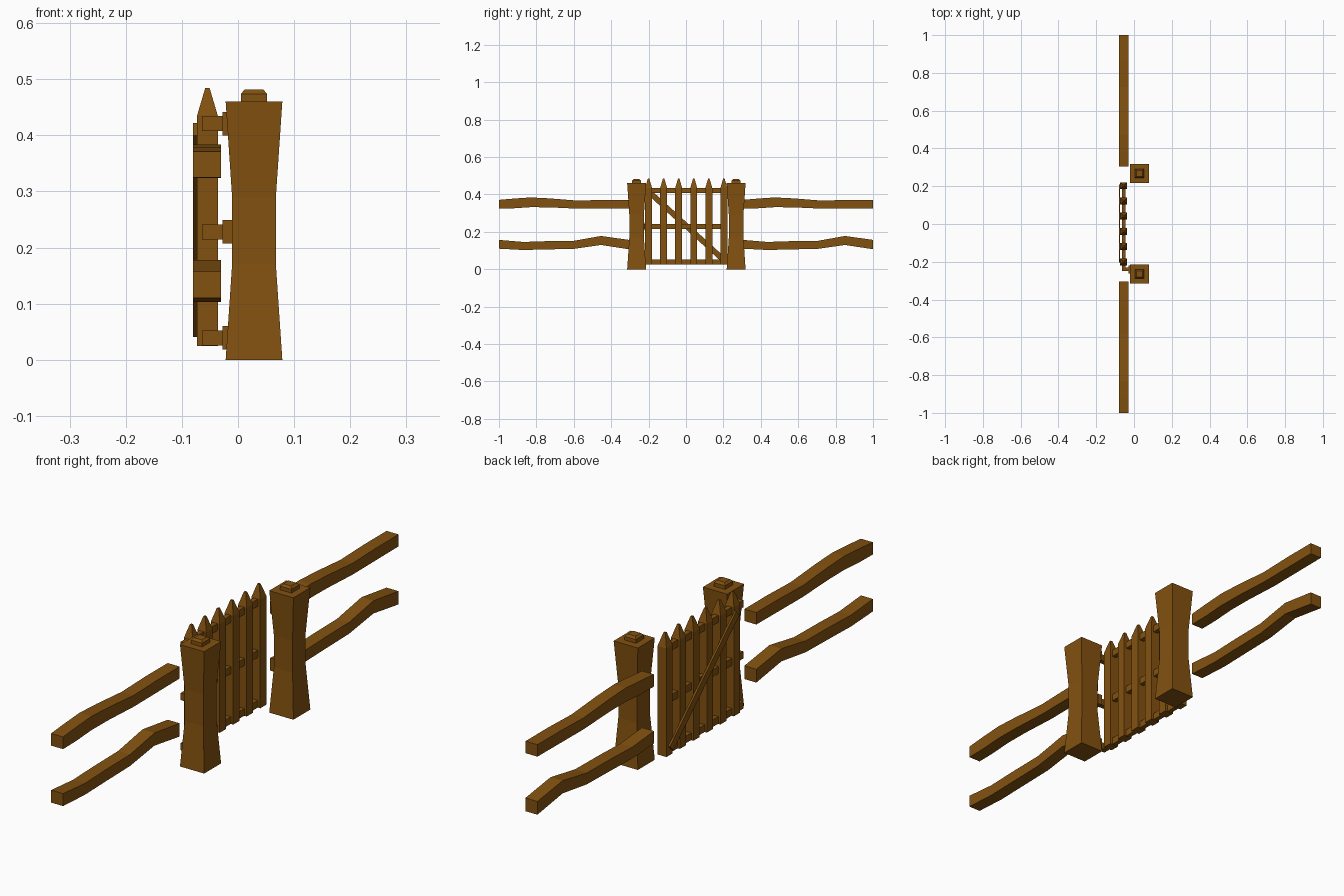
import bpy, bmesh, math
from mathutils import Matrix, Vector

if "Cube" in bpy.data.objects:
    bpy.data.objects.remove(bpy.data.objects["Cube"])

wood = bpy.data.materials.new("brown wood")
wood.diffuse_color = (0.225, 0.083, 0.005, 1)
wood.use_nodes = True
wood.node_tree.nodes["Principled BSDF"].inputs["Base Color"].default_value = wood.diffuse_color


def finish(bm, name):
    bmesh.ops.recalc_face_normals(bm, faces=bm.faces)
    me = bpy.data.meshes.new(name)
    bm.to_mesh(me)
    bm.free()
    me.materials.append(wood)
    ob = bpy.data.objects.new(name, me)
    bpy.context.collection.objects.link(ob)
    return ob


def loft(name, rings):
    """Skin a list of four-point rings and cap both ends."""
    bm = bmesh.new()
    loops = [[bm.verts.new(p) for p in ring] for ring in rings]
    for a, b in zip(loops, loops[1:]):
        for i in range(4):
            j = (i + 1) % 4
            bm.faces.new((a[i], a[j], b[j], b[i]))
    bm.faces.new(loops[0])
    bm.faces.new(loops[-1])
    return finish(bm, name)


def tower(name, x, y, profile):
    """Square upright from (height, half width) pairs."""
    return loft(name, [[(x + sx * h, y + sy * h, z) for sx, sy in
                        ((-1, -1), (1, -1), (1, 1), (-1, 1))] for z, h in profile])


def box(name, lo, hi, rot=0):
    lo, hi = Vector(lo), Vector(hi)
    bm = bmesh.new()
    bmesh.ops.create_cube(bm, size=1, matrix=Matrix.Translation((lo + hi) / 2)
                          @ Matrix.Rotation(rot, 4, 'X')
                          @ Matrix.Diagonal((*(hi - lo), 1)))
    return finish(bm, name)


# waisted posts with small bevelled caps
for side, y in (("left", -0.264), ("right", 0.268)):
    tower(side + "_post", 0.0285, y, [(0, .0505), (.17, .039), (.29, .039), (.46, .0505)])
    tower(side + "_post_cap", 0.0285, y, [(.455, .0235), (.474, .0235), (.482, .016)])

# pointed gate pickets
for i in range(6):
    tower(f"picket_{i + 1}", -0.0545, -0.2 + i * 0.0805,
          [(.025, .0185), (.435, .0185), (.484, .004)])

# gate rails, hinge arms and hinge plates
for i, z in enumerate((0.039, 0.228, 0.421)):
    box(f"gate_rail_{i + 1}", (-.064, -.25, z - .0135), (-.046, .205, z + .0135))
    box(f"hinge_arm_{i + 1}", (-.064, -.25, z - .0135), (-.016, -.231, z + .0135))
    box(f"hinge_plate_{i + 1}", (-.028, -.261, z - .021), (-.009, -.221, z + .021))

# diagonal brace on the back of the gate
box("gate_brace", (-.08, -.2645, .216), (-.073, .2695, .246), math.radians(-42.3))

# crooked fence rails: (distance along, bottom, top)
upper = [(0, .325, .371), (.08, .326, .378), (.17, .332, .384), (.27, .331, .379),
         (.42, .324, .367), (.56, .325, .371), (.695, .326, .371)]
lower = [(0, .110, .157), (.13, .103, .146), (.25, .106, .150), (.40, .109, .152),
         (.545, .130, .178), (.695, .107, .157)]
for side, start in (("left", -1.0), ("right", 0.305)):
    for level, path in (("upper", upper), ("lower", lower)):
        loft(f"{side}_{level}_fence_rail",
             [[(-.08, start + d, b), (-.03, start + d, b),
               (-.03, start + d, t), (-.08, start + d, t)] for d, b, t in path])
